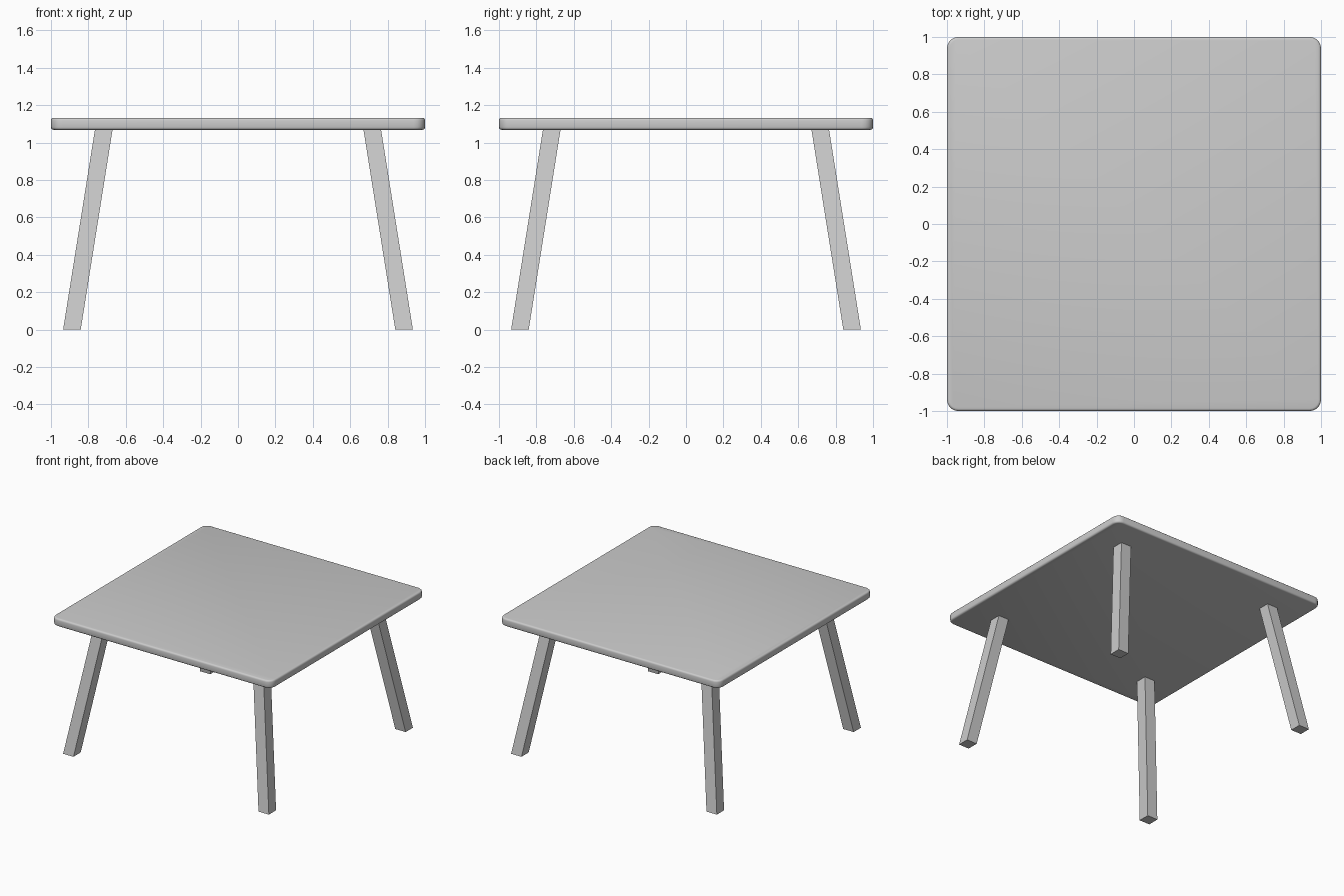
import bpy, bmesh

if "Cube" in bpy.data.objects:
    bpy.data.objects.remove(bpy.data.objects["Cube"])

TOP_Z, UNDER_Z = 1.132, 1.068


def make_object(name, bm):
    bmesh.ops.recalc_face_normals(bm, faces=bm.faces)
    mesh = bpy.data.meshes.new(name)
    bm.to_mesh(mesh)
    bm.free()
    obj = bpy.data.objects.new(name, mesh)
    bpy.context.collection.objects.link(obj)
    return obj


# Table top: slab with rounded corners and softened rims
bm = bmesh.new()
bmesh.ops.create_cube(bm, size=1)
for v in bm.verts:
    v.co.x *= 2
    v.co.y *= 2
    v.co.z = TOP_Z if v.co.z > 0 else UNDER_Z
corners = [e for e in bm.edges if abs(e.verts[0].co.z - e.verts[1].co.z) > 0.01]
bmesh.ops.bevel(bm, geom=corners, offset=0.06, segments=5, profile=0.5, affect='EDGES')
rims = [e for e in bm.edges if abs(e.verts[0].co.z - e.verts[1].co.z) < 1e-5]
bmesh.ops.bevel(bm, geom=rims, offset=0.014, segments=3, profile=0.5, affect='EDGES')
top = make_object("table_top", bm)
bpy.context.view_layer.objects.active = top
top.select_set(True)
bpy.ops.object.shade_smooth_by_angle(angle=0.7)

# Splayed square legs, one per corner
HALF = 0.047
FOOT, HEAD = 0.888, 0.718
for side, sx in (("left", -1), ("right", 1)):
    for end, sy in (("front", -1), ("back", 1)):
        bm = bmesh.new()
        bmesh.ops.create_cube(bm, size=2)
        for v in bm.verts:
            upper = v.co.z > 0
            centre = HEAD if upper else FOOT
            v.co.x = sx * centre + v.co.x * HALF
            v.co.y = sy * centre + v.co.y * HALF
            v.co.z = UNDER_Z if upper else 0
        make_object(f"{end}_{side}_leg", bm)
